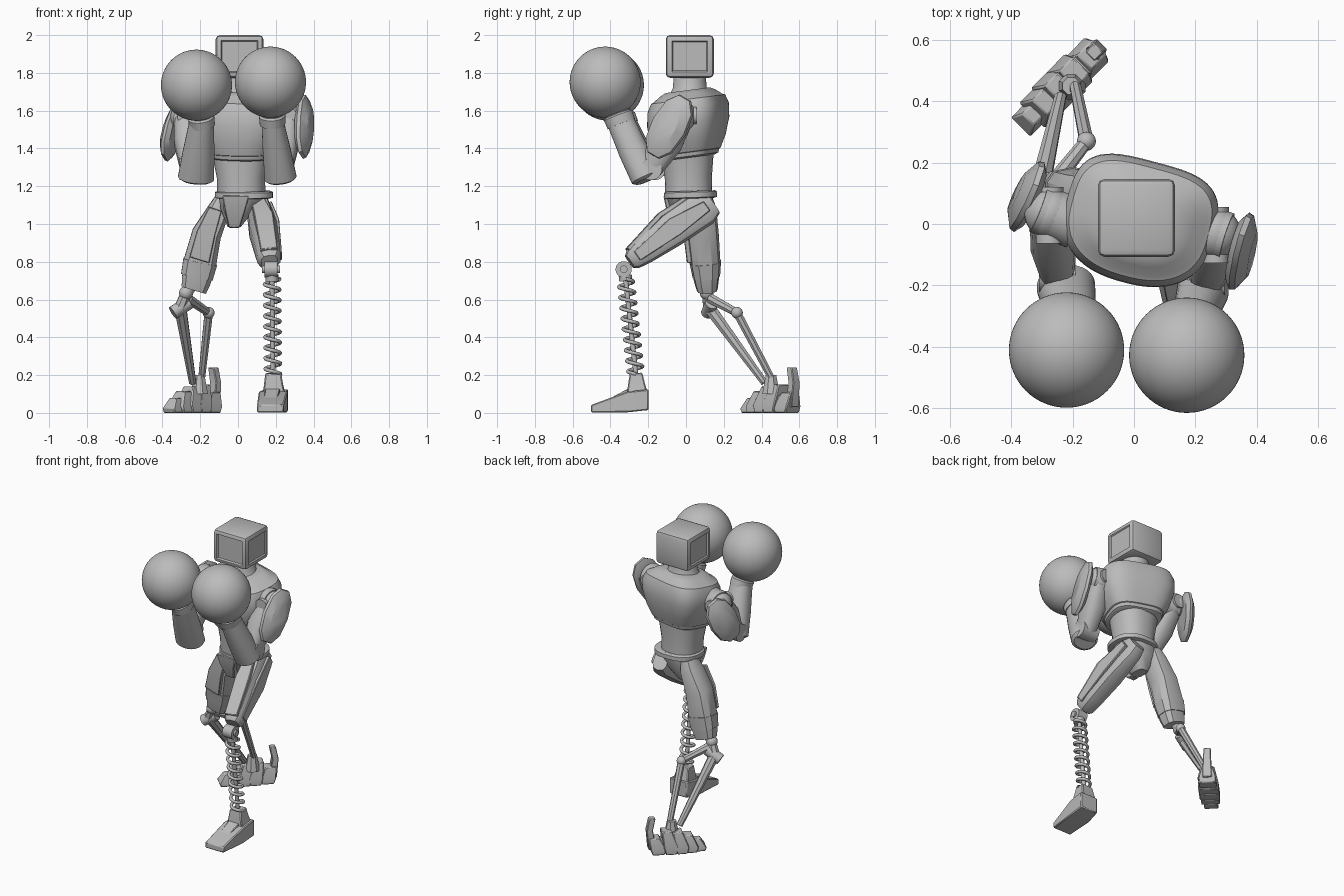
import bpy, bmesh, math
from mathutils import Vector as V

if "Cube" in bpy.data.objects:
    bpy.data.objects.remove(bpy.data.objects["Cube"], do_unlink=True)

grey = bpy.data.materials.new("plain_grey")
grey.use_nodes = True
grey.diffuse_color = (0.5, 0.5, 0.5, 1)
grey.node_tree.nodes["Principled BSDF"].inputs["Base Color"].default_value = (0.5, 0.5, 0.5, 1)


def finish(name, bm, bevel=0):
    bmesh.ops.recalc_face_normals(bm, faces=bm.faces)
    me = bpy.data.meshes.new(name)
    bm.to_mesh(me)
    bm.free()
    me.materials.append(grey)
    ob = bpy.data.objects.new(name, me)
    bpy.context.collection.objects.link(ob)
    if bevel:
        mod = ob.modifiers.new("Bevel", "BEVEL")
        mod.width, mod.segments, mod.limit_method = bevel, 1, "ANGLE"
    bpy.ops.object.select_all(action="DESELECT")
    ob.select_set(True)
    bpy.context.view_layer.objects.active = ob
    bpy.ops.object.shade_smooth_by_angle(angle=math.radians(32))
    return ob


def loft(name, rings, n=28, power=2, up=(1, 0, 0), axis=None, slope=0, bevel=0, back=None):
    """Skin over rings (x, y, z, half width along up, half width across)."""
    w = (V(axis) if axis else V(rings[-1][:3]) - V(rings[0][:3])).normalized()
    u = V(up)
    u = (u - w * u.dot(w)).normalized()
    v = w.cross(u)
    grow = math.sqrt(2) if n == 4 else 1
    bm = bmesh.new()
    loops = []
    for x, y, z, a, b in rings:
        loop = []
        for i in range(n):
            t = 2 * math.pi * (i + 0.5) / n
            c, s = math.cos(t), math.sin(t)
            k = 2 / (back if back and s > 0 else power)
            c = math.copysign(abs(c) ** k, c) * grow
            s = math.copysign(abs(s) ** k, s) * grow
            p = V((x, y, z)) + u * a * c + v * b * s
            p.z += slope * (p.y - y)
            loop.append(bm.verts.new(p))
        loops.append(loop)
    for lo, hi in zip(loops, loops[1:]):
        for i in range(n):
            j = (i + 1) % n
            bm.faces.new((lo[i], lo[j], hi[j], hi[i]))
    bm.faces.new(loops[0])
    bm.faces.new(loops[-1])
    return finish(name, bm, bevel)


def rod(name, p, q, r1, r2=None, n=16, **kw):
    r2 = r2 or r1
    return loft(name, [(*p, r1, r1), (*q, r2, r2)], n, **kw)


def ball(name, p, r, segs=48):
    bm = bmesh.new()
    bmesh.ops.create_uvsphere(bm, u_segments=segs, v_segments=segs // 2, radius=r)
    bmesh.ops.translate(bm, verts=bm.verts, vec=p)
    return finish(name, bm)


# Head: rounded box with framed sides and a recessed visor
bm = bmesh.new()
bmesh.ops.create_cube(bm, size=1)
for vert in bm.verts:
    x, y, z = vert.co
    vert.co = (0.008 + x * 0.252, 0.02 + y * 0.254, 1.887 + z * 0.226)
bmesh.ops.bevel(bm, geom=bm.edges[:], offset=0.022, segments=2, profile=0.5, affect="EDGES")
bm.normal_update()
big = [f for f in bm.faces if f.calc_area() > 0.02]
sides = [f for f in big if abs(f.normal.x) > 0.9]
visor = [f for f in big if f.normal.y < -0.9]
bmesh.ops.inset_individual(bm, faces=sides, thickness=0.014, depth=0)
bmesh.ops.inset_individual(bm, faces=sides, thickness=0.008, depth=-0.008)
bmesh.ops.inset_individual(bm, faces=visor, thickness=0.008, depth=0)
bmesh.ops.inset_individual(bm, faces=visor, thickness=0.008, depth=-0.012)
finish("head", bm)
loft("neck", [(0.01, 0.02, 1.68, 0.12, 0.11), (0.01, 0.02, 1.72, 0.095, 0.09),
              (0.01, 0.02, 1.79, 0.085, 0.085)])

# Torso, turned a little at the waist, flat-backed and round in front
turn = (math.cos(0.26), -math.sin(0.26), 0)
chest = [(1.35, .155, .135), (1.358, .168, .152), (1.378, .173, .158), (1.381, .181, .163),
         (1.45, .218, .187), (1.54, .247, .203), (1.615, .247, .2), (1.66, .228, .182),
         (1.666, .213, .168), (1.69, .175, .14), (1.708, .13, .11)]
loft("chest", [(0.017, 0.006, z, a, b) for z, a, b in chest], 56, 2.4, turn,
     (0, 0, 1), slope=0.13, back=3.4)
loft("abdomen", [(0.018, 0.015, 1.15, .128, .125), (0.016, 0.012, 1.24, .128, .125),
                 (0.015, 0.01, 1.38, .155, .137)], 32, 2.3, axis=(0, 0, 1))
belt = [(1.135, .135, .125), (1.14, .155, .14), (1.168, .155, .14), (1.175, .14, .13)]
loft("belt", [(0.032, 0.024, z, a, b) for z, a, b in belt], 32, 2.4, axis=(0, 0, 1), slope=0.03)
loft("pelvis", [(0.02, 0.02, 1.15, .125, .125), (0.0, 0.025, 1.08, .095, .11),
                (-0.02, 0.03, 0.985, .036, .055)], 12, 3, axis=(0, 0, 1))
loft("groin_plate", [(-0.012, -0.1, 1.15, .072, .02), (-0.015, -0.085, 1.08, .056, .02),
                     (-0.02, -0.04, 0.98, .03, .02)], 4, axis=(0, 0, 1), bevel=0.005)

# Arms raised in front, each with a ball fist and an outer guard plate
arms = {
    "left": dict(sh=(.265, -.03, 1.575), el=(.235, -.185, 1.29), fore=(.225, -.215, 1.245),
                 wr=(.182, -.35, 1.55), fist=(.172, -.428, 1.751), wide=.085,
                 guard=(.343, -.088, 1.515), nrm=(.95, -.3, .1), tall=1),
    "right": dict(sh=(-.275, .035, 1.565), el=(-.25, -.165, 1.29), fore=(-.222, -.205, 1.245),
                  wr=(-.192, -.335, 1.54), fist=(-.22, -.411, 1.735), wide=.096,
                  guard=(-.342, .088, 1.486), nrm=(-.93, .36, .1), tall=.9),
}
for side, d in arms.items():
    sh, el, fore, wr, fist = (V(d[k]) for k in ("sh", "el", "fore", "wr", "fist"))
    nrm = V(d["nrm"]).normalized()
    w = d["wide"]
    inner = sh - nrm * 0.09
    rod(side + "_shoulder_axle", inner, sh + nrm * 0.04, .085, .08, 24)
    rod(side + "_shoulder_hub", sh + V((0, -.098, 0)), sh + V((0, .085, 0)), .045, n=20)
    ball(side + "_shoulder", sh, .083, 32)
    mid = sh.lerp(el, 0.5)
    loft(side + "_upper_arm", [(*sh, .066, .075), (*mid, .076, .092), (*el, .055, .06)], 16, 2.5)
    rod(side + "_elbow", el - V((.06, 0, 0)), el + V((.06, 0, 0)), .058, n=24, up=(0, 0, 1))
    run = wr - fore
    loft(side + "_forearm", [(*(fore - run * 0.04), w * .82, .06), (*fore, w, .078),
                             (*(fore + run * 0.45), w * .88, .08),
                             (*wr, w * .68, .072)], 28, 2.2)
    loft(side + "_cuff", [(*wr.lerp(fist, -.1), .068, .078), (*wr.lerp(fist, .12), .07, .08),
                          (*wr.lerp(fist, .16), .062, .068),
                          (*wr.lerp(fist, .5), .085, .085)], 28)
    ball(side + "_fist", fist, .188, 64)
    layers = [(-.02, .14, .08), (0, .183, .102), (.018, .178, .096), (.045, .11, .052)]
    g = V(d["guard"])
    loft(side + "_arm_guard", [(*(g + nrm * h), a * d["tall"], b) for h, a, b in layers], 10, 2.3,
         (0, .5, .86), tuple(nrm))

# Left leg: armoured thigh on a coil spring
loft("left_thigh", [(.095, .14, 1.11, .05, .066), (.105, .09, 1.085, .06, .098),
                    (.135, -.08, .97, .078, .096), (.158, -.22, .86, .07, .072),
                    (.165, -.28, .815, .063, .058), (.167, -.298, .8, .045, .042)], 10, 2.8)
loft("left_thigh_side_plate", [(.165, .11, 1.095, .014, .03), (.2, -.06, .985, .018, .052),
                               (.218, -.26, .83, .014, .03)], 4, bevel=0.004)
loft("left_thigh_top_plate", [(.10, -.0, 1.135, .035, .014), (.135, -.14, 1.045, .05, .014),
                              (.165, -.31, .862, .045, .012)], 4, bevel=0.004)
knee = V((.175, -.33, .76))
for name, half, r in (("left_knee", .035, .043), ("left_knee_pin", .047, .02)):
    rod(name, knee - V((half, 0, 0)), knee + V((half, 0, 0)), r, n=24, up=(0, 0, 1))
top, low = V((.18, -.322, .73)), V((.185, -.265, .2))
rod("spring_core", top, low, .013)
rod("spring_cap", top, top.lerp(low, .06), .035, n=20)
curve = bpy.data.curves.new("coil_spring", "CURVE")
curve.dimensions, curve.bevel_depth, curve.bevel_resolution = "3D", .01, 2
turns, steps = 9, 20
spline = curve.splines.new("POLY")
spline.points.add(turns * steps)
for i, pt in enumerate(spline.points):
    t = 2 * math.pi * i / steps
    p = top.lerp(low, .04 + .95 * i / (turns * steps))
    pt.co = (p.x + .04 * math.cos(t), p.y + .04 * math.sin(t), p.z, 1)
curve.materials.append(grey)
coil = bpy.data.objects.new("coil_spring", curve)
bpy.context.collection.objects.link(coil)
bpy.ops.object.select_all(action="DESELECT")
coil.select_set(True)
bpy.context.view_layer.objects.active = coil
bpy.ops.object.convert(target="MESH")
bpy.ops.object.shade_smooth_by_angle(angle=math.radians(50))

# Left foot: wedge with a raised instep
loft("left_foot", [(.17, -.503, .022, .07, .02), (.186, -.31, .058, .076, .055),
                   (.2, -.198, .07, .066, .055)], 4, axis=(0, 1, 0), bevel=0.006)
loft("left_instep", [(.165, -.45, .04, .034, .012), (.185, -.3, .11, .04, .022)], 4,
     axis=(0, 1, 0), bevel=0.004)
loft("left_ankle", [(.19, -.258, .1, .06, .055), (.188, -.262, .15, .05, .045),
                    (.186, -.264, .21, .042, .033)], 4, bevel=0.006)

# Right leg: thigh reaching back
loft("right_thigh", [(-.08, .08, 1.14, .04, .06), (-.1, .08, 1.08, .06, .08),
                     (-.165, .088, .95, .08, .085), (-.2, .102, .8, .09, .08),
                     (-.222, .108, .7, .08, .066), (-.234, .112, .652, .07, .056)], 10, 2.8)
loft("right_thigh_front_plate", [(-.12, .0, 1.08, .035, .014), (-.17, .0, .95, .05, .014),
                                 (-.205, .018, .81, .055, .014)], 4, bevel=0.004)
loft("right_thigh_cuff", [(-.2, .102, .8, .094, .084), (-.218, .108, .72, .088, .073)], 10, 2.8)

# Right shin: twin struts between knee hub and ankle
hub, knob = V((-.305, .125, .555)), V((-.155, .27, .53))
ankle = V((-.205, .45, .16))
ball("right_knee", (-.275, .11, .635), .037, 24)
rod("right_knee_stem", (-.245, .11, .68), (-.275, .11, .63), .032)
rod("right_knee_link", (-.275, .112, .63), hub, .03, .036, 8)
rod("right_knee_hub", hub - V((.04, .01, .025)), hub + V((.045, .012, .028)), .036, n=16)
rod("right_knee_arm", (-.265, .13, .605), knob, .028, .022, 8)
ball("right_strut_joint", knob, .031, 20)
rod("right_front_strut", hub, ankle + V((-.035, -.035, 0)), .034, .02, 8)
rod("right_rear_strut", knob, ankle + V((.01, .015, 0)), .024, .019, 8)

# Right foot: splayed overlapping segments from heel to toe
heel, fwd = V((-.155, .535, 0)), V((-.7, -.714, 0))
segments = [(.0, .05, .055, .11), (.08, .046, .064, .15), (.15, .044, .064, .14),
            (.215, .04, .058, .115), (.272, .036, .044, .08)]
for i, (s, length, width, height) in enumerate(segments):
    p = heel + fwd * s
    q = p - fwd * 0.025
    loft("right_foot_segment_%d" % (i + 1),
         [(p.x, p.y, 0, length * .75, width), (p.x, p.y, height * .3, length, width),
          (q.x, q.y, height, length * .7, width * .6)], 4, up=fwd, axis=(0, 0, 1), bevel=0.005)
rod("right_ankle", ankle - V((0, 0, .06)), ankle + V((0, 0, .04)), .05, .03, 8)
toe = heel + fwd * .26
loft("right_foot_spine", [(*(heel + V((0, 0, .06))), .04, .035),
                          (*(toe + V((0, 0, .04))), .03, .025)], 4,
     up=(.714, -.7, 0), bevel=0.005)
spur = heel - fwd * .035
loft("right_heel_spur", [(spur.x, spur.y, .03, .025, .03), (spur.x + .012, spur.y + .012, .16, .02, .025),
                         (spur.x, spur.y, .24, .02, .022)], 4, up=fwd,
     axis=(0, 0, 1), bevel=0.004)
